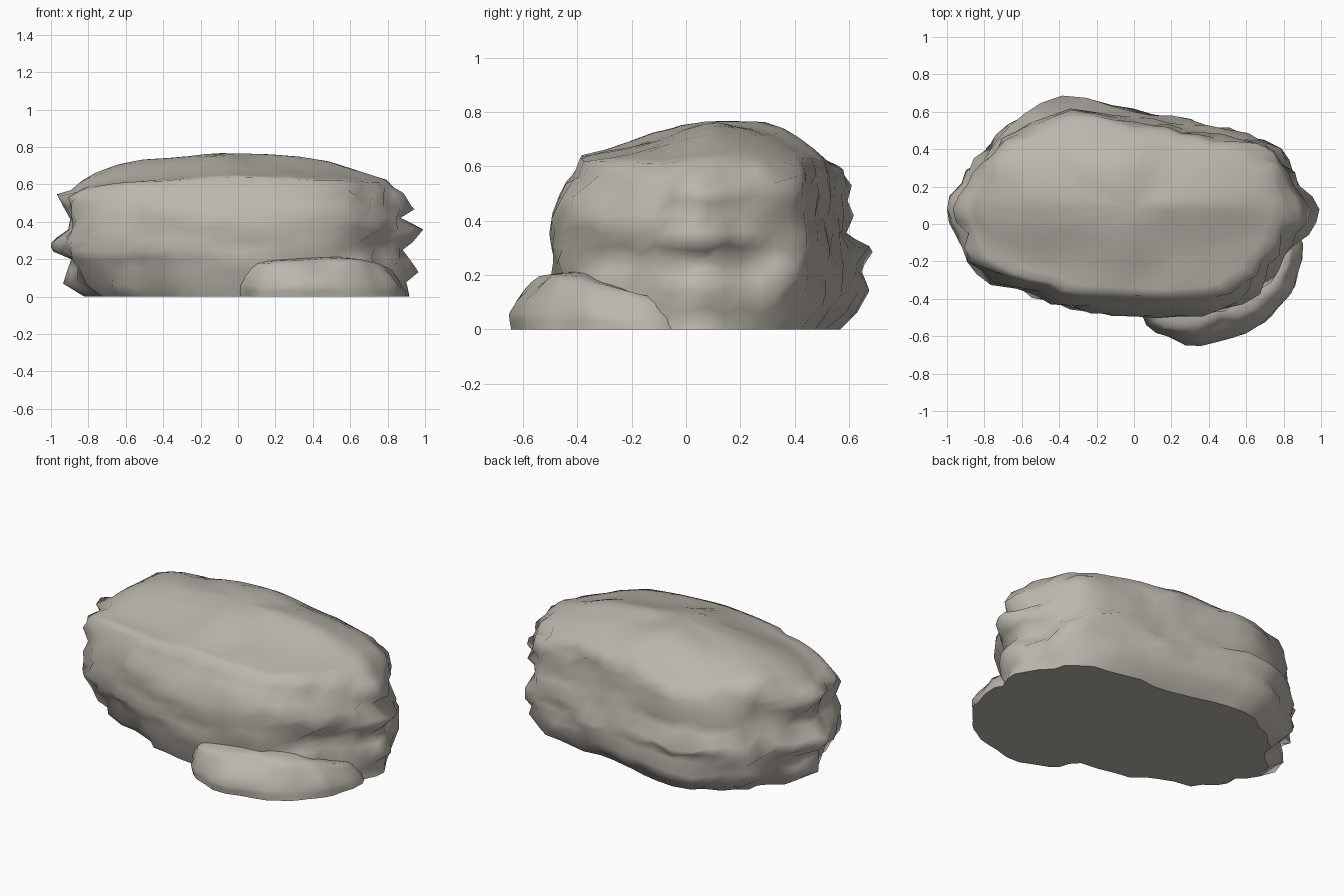
import bpy, bmesh, math, random
from mathutils import Vector, noise

if "Cube" in bpy.data.objects:
    bpy.data.objects.remove(bpy.data.objects["Cube"])

random.seed(11)
TAU = 2 * math.pi
mat = bpy.data.materials.new("stone_grey")
mat.diffuse_color = (.5, .47, .415, 1)
mat.use_nodes = True
mat.node_tree.nodes["Principled BSDF"].inputs["Base Color"].default_value = mat.diffuse_color


def lerp_table(table, t):
    """Piecewise linear lookup in a sorted list of (t, value)."""
    if t <= table[0][0]:
        return table[0][1]
    for (a, va), (b, vb) in zip(table, table[1:]):
        if t <= b:
            return va + (vb - va) * (t - a) / (b - a)
    return table[-1][1]


def make_rock(name, outline, centre, sides, levels, cap, dome, height, segs, jag):
    """Loft an outline up through blended side profiles, then close it with a domed cap."""
    cx, cy = centre
    polar = sorted((math.atan2((y - cy) / .6, x - cx), x, y) for x, y in outline)
    first, last = polar[0], polar[-1]
    polar = [(last[0] - TAU, *last[1:])] + polar + [(first[0] + TAU, *first[1:])]
    px = [(a, x) for a, x, y in polar]
    py = [(a, y) for a, x, y in polar]
    bm = bmesh.new()
    rings = []

    # jagged wall, ledges crisp at the extremes and softer between them
    for z in levels:
        ring = []
        for i in range(segs):
            a = -math.pi + TAU * i / segs
            c, s = math.cos(a), math.sin(a)
            crisp = max(math.exp(-((a - p) / .3) ** 2)
                        for p in (-math.pi, -1.57, 0, 1.9, math.pi))

            def scale(h):
                return c * c * lerp_table(sides["right" if c > 0 else "left"], h) \
                    + s * s * lerp_table(sides["back" if s > 0 else "front"], h)
            k = scale(z)
            if z > 0:
                soft = (scale(z - .06) + k + scale(z + .06)) / 3
                k = soft + (k - soft) * crisp
            k *= 1.012 - jag * random.random() * (1 - .8 * crisp)
            # undercut below the front left
            if c < 0 and s < 0:
                k *= 1 - .1 * abs(math.sin(2 * a)) * max(0, 1 - z / .25)
            x, y = lerp_table(px, a), lerp_table(py, a)
            dz = 0 if z == 0 else random.uniform(-.2, .2) * jag
            zz = (z + dz) * height(x, y)
            ring.append(bm.verts.new((max(-1, min(1, cx + (x - cx) * k)),
                                      cy + (y - cy) * k, zz)))
        rings.append(ring)

    # domed cap
    rim = rings[-1]
    for f in cap:
        ring = []
        for v in rim:
            x, y = cx + (v.co.x - cx) * f, cy + (v.co.y - cy) * f
            z = dome(x, y) + jag * .3 * noise.noise(Vector((x * 4, y * 4, 2)))
            ring.append(bm.verts.new((x, y, z)))
        rings.append(ring)
    for lo, hi in zip(rings, rings[1:]):
        for i in range(segs):
            j = (i + 1) % segs
            bm.faces.new((lo[i], lo[j], hi[j], hi[i]))
    top = bm.verts.new((cx, cy, dome(cx, cy)))
    for i in range(segs):
        bm.faces.new((rings[-1][i], rings[-1][(i + 1) % segs], top))
    for f in bm.faces:
        f.smooth = True
    # flat underside with a crisp edge
    base = bm.faces.new(rings[0][::-1])
    for e in base.edges:
        e.smooth = False
    base.smooth = False
    bmesh.ops.recalc_face_normals(bm, faces=bm.faces)
    me = bpy.data.meshes.new(name)
    bm.to_mesh(me)
    bm.free()
    me.materials.append(mat)
    ob = bpy.data.objects.new(name, me)
    bpy.context.collection.objects.link(ob)
    return ob


# Boulder top: drop from the peak along x and along y, plus a twist at two corners
drop_x = [(-.9, .19), (-.76, .11), (-.6, .06), (-.3, .03), (-.08, 0), (.25, .03),
          (.5, .07), (.7, .125), (.85, .18)]
drop_y = [(-.46, .19), (-.38, .135), (-.2, .09), (0, .03), (.12, 0), (.32, .03),
          (.45, .1), (.55, .18)]


def boulder_dome(x, y):
    d = (lerp_table(drop_x, x) ** 1.4 + lerp_table(drop_y, y) ** 1.4) ** (1 / 1.4)
    d += .2 * max(0, x * (y - .1))
    return .78 - min(d, .17 + (d - .17) * .35)


# Large boulder with layered ledges at its ends and back
make_rock(
    "boulder",
    [(1, .04), (.92, .25), (.87, .4), (.75, .49), (.4, .57), (.1, .62), (-.1, .65),
     (-.35, .69), (-.52, .65), (-.78, .52), (-.87, .39), (-.95, .25), (-1, .07),
     (-.95, -.1), (-.99, -.18), (-.81, -.34), (-.65, -.38), (-.4, -.48), (0, -.5),
     (.3, -.52), (.5, -.5), (.7, -.4), (.85, -.23), (.94, -.1)],
    (0, .08),
    {"right": [(0, .92), (.07, .91), (.14, .97), (.25, .88), (.36, 1), (.42, .87),
               (.48, .96), (.54, .89), (.58, .83)],
     "left": [(0, .82), (.07, .94), (.14, .91), (.2, .89), (.25, 1.01), (.3, 1), (.36, .91),
              (.42, .9), (.54, .97), (.58, .88)],
     "back": [(0, .8), (.07, .91), (.14, 1), (.22, .92), (.3, 1), (.36, .83), (.42, .88),
              (.48, .84), (.56, .86), (.58, .82)],
     "front": [(0, .88), (.1, .93), (.2, .98), (.27, .95), (.36, .99), (.42, .98),
               (.52, .9), (.58, .82)]},
    [0, .07, .14, .2, .25, .3, .36, .42, .48, .54, .575],
    [.96, .88, .76, .6, .42, .22], boulder_dome, lambda x, y: 1, 52, .08)


# Low stone leaning against the front right, sinking toward the back
def sink(x, y):
    return max(.6, 1 - 1.2 * max(0, y + .36))


def stone_dome(x, y):
    d = ((x - .42) / .6) ** 2 + ((y + .36) / .5) ** 2
    return (.212 - .1 * d) * sink(x, y)


make_rock(
    "front_stone",
    [(.02, -.5), (.03, -.59), (.15, -.635), (.29, -.69), (.46, -.625), (.6, -.6),
     (.73, -.515), (.86, -.34), (.92, -.14), (.85, .02), (.5, 0), (-.1, -.3)],
    (.46, -.38),
    {"right": [(0, .99), (.06, 1), (.11, .9), (.15, .8), (.18, .7)],
     "left": [(0, .97), (.06, 1), (.11, 1), (.15, .98), (.18, .85)],
     "back": [(0, 1), (.18, .9)],
     "front": [(0, .95), (.06, 1), (.11, .88), (.15, .7), (.18, .53)]},
    [0, .03, .06, .11, .15, .18], [.85, .6, .3], stone_dome, sink, 32, .03)
